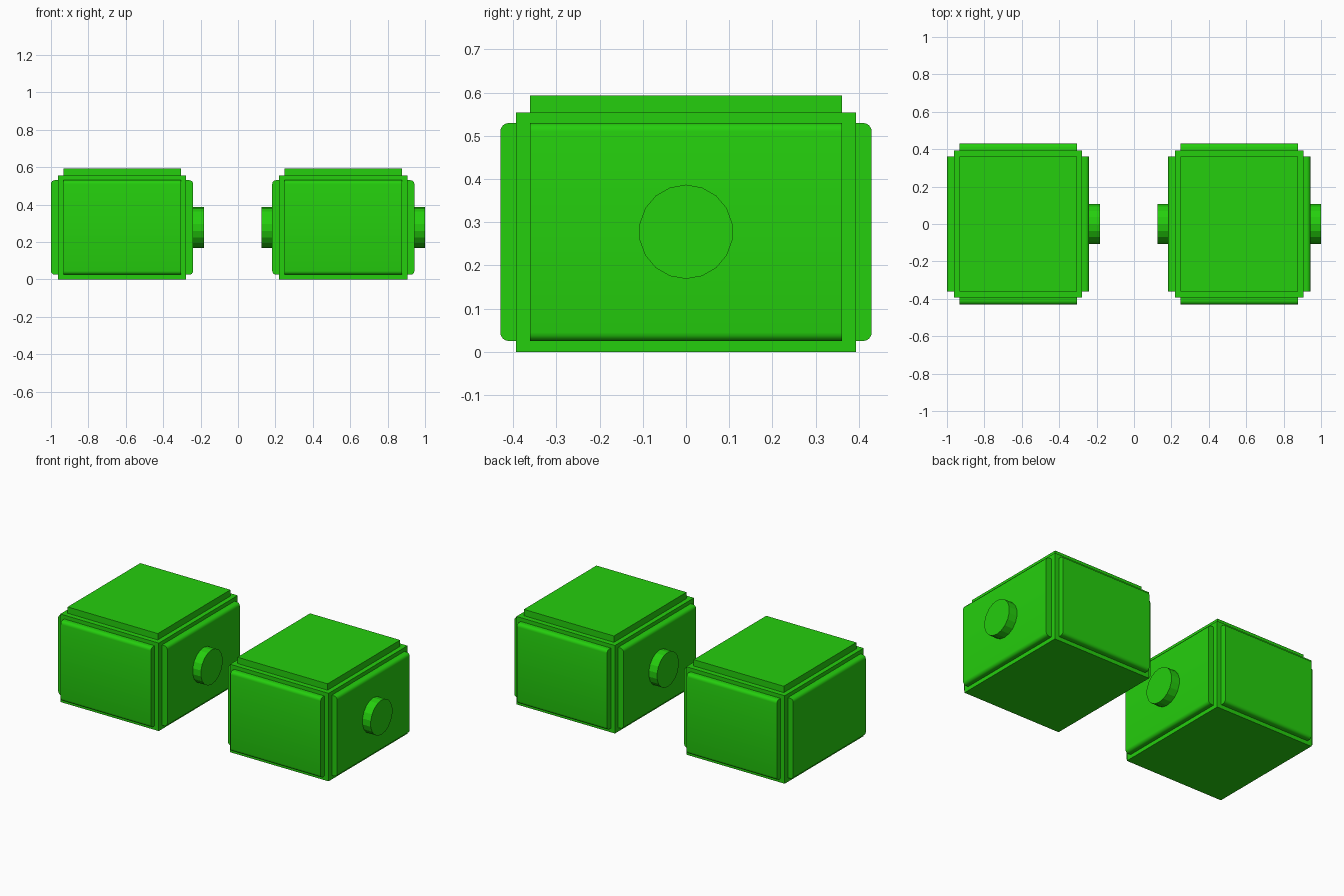
import bpy
import bmesh
import math
from mathutils import Matrix, Vector

cube = bpy.data.objects.get("Cube")
if cube:
    bpy.data.objects.remove(cube, do_unlink=True)

green = bpy.data.materials.new("bright_green")
green.use_nodes = True
colour = (0.018, 0.62, 0.004, 1)
green.diffuse_color = colour
green.node_tree.nodes["Principled BSDF"].inputs["Base Color"].default_value = colour

CORE_X, CORE_Y, CORE_TOP = 0.343, 0.393, 0.554
PLATE_X, PLATE_Y, PLATE_LOW, PLATE_TOP = 0.314, 0.361, 0.025, 0.53
RAISE = 0.037
KNOB_Z, KNOB_RADIUS, KNOB_DEPTH = 0.278, 0.109, 0.06


def finish(name, bm, smooth=False):
    mesh = bpy.data.meshes.new(name)
    bm.to_mesh(mesh)
    bm.free()
    mesh.materials.append(green)
    obj = bpy.data.objects.new(name, mesh)
    bpy.context.collection.objects.link(obj)
    if smooth:
        bpy.ops.object.select_all(action="DESELECT")
        obj.select_set(True)
        bpy.context.view_layer.objects.active = obj
        bpy.ops.object.shade_smooth_by_angle(angle=math.radians(35))
    return obj


def box(name, low, high, round_axis=None):
    """Box between two corners; edges along round_axis can be rounded."""
    low, high = Vector(low), Vector(high)
    bm = bmesh.new()
    bmesh.ops.create_cube(bm, size=1)
    bmesh.ops.scale(bm, vec=high - low, verts=bm.verts)
    bmesh.ops.translate(bm, vec=(low + high) / 2, verts=bm.verts)
    if round_axis is not None:
        edges = [e for e in bm.edges
                 if abs((e.verts[0].co - e.verts[1].co).normalized()[round_axis]) > 0.9]
        bmesh.ops.bevel(bm, geom=edges, offset=0.02, segments=4,
                        profile=0.5, affect="EDGES")
    return finish(name, bm, round_axis is not None)


def knob(name, x, side):
    """Short round peg on a side plate."""
    bm = bmesh.new()
    bmesh.ops.create_cone(bm, cap_ends=True, segments=18, radius1=KNOB_RADIUS,
                          radius2=KNOB_RADIUS, depth=KNOB_DEPTH)
    # Turn the axis to x with one vertex level with the centre
    turn = Matrix.Rotation(math.pi / 2, 4, "Y") @ Matrix.Rotation(math.pi / 2, 4, "Z")
    place = Matrix.Translation((x + side * KNOB_DEPTH / 2, 0, KNOB_Z))
    bmesh.ops.transform(bm, matrix=place @ turn, verts=bm.verts)
    return finish(name, bm)


def block(label, x, knob_sides):
    # Main body
    box(label + "_core", (x - CORE_X, -CORE_Y, 0), (x + CORE_X, CORE_Y, CORE_TOP))
    # Raised lid
    box(label + "_top_plate", (x - PLATE_X, -PLATE_Y, CORE_TOP - 0.02),
        (x + PLATE_X, PLATE_Y, CORE_TOP + 0.04))
    # Rounded panels that run through the body and stand proud of it
    box(label + "_front_back_panel", (x - PLATE_X, -CORE_Y - RAISE, PLATE_LOW),
        (x + PLATE_X, CORE_Y + RAISE, PLATE_TOP), 0)
    side_x = CORE_X + RAISE
    box(label + "_side_panel", (x - side_x, -PLATE_Y, PLATE_LOW),
        (x + side_x, PLATE_Y, PLATE_TOP), 1)
    # Connecting pegs
    for side in knob_sides:
        knob(label + ("_left_knob" if side > 0 else "_right_knob"),
             x + side * (side_x - 0.003), side)


block("right_block", -0.62, [1])
block("left_block", 0.563, [-1, 1])
